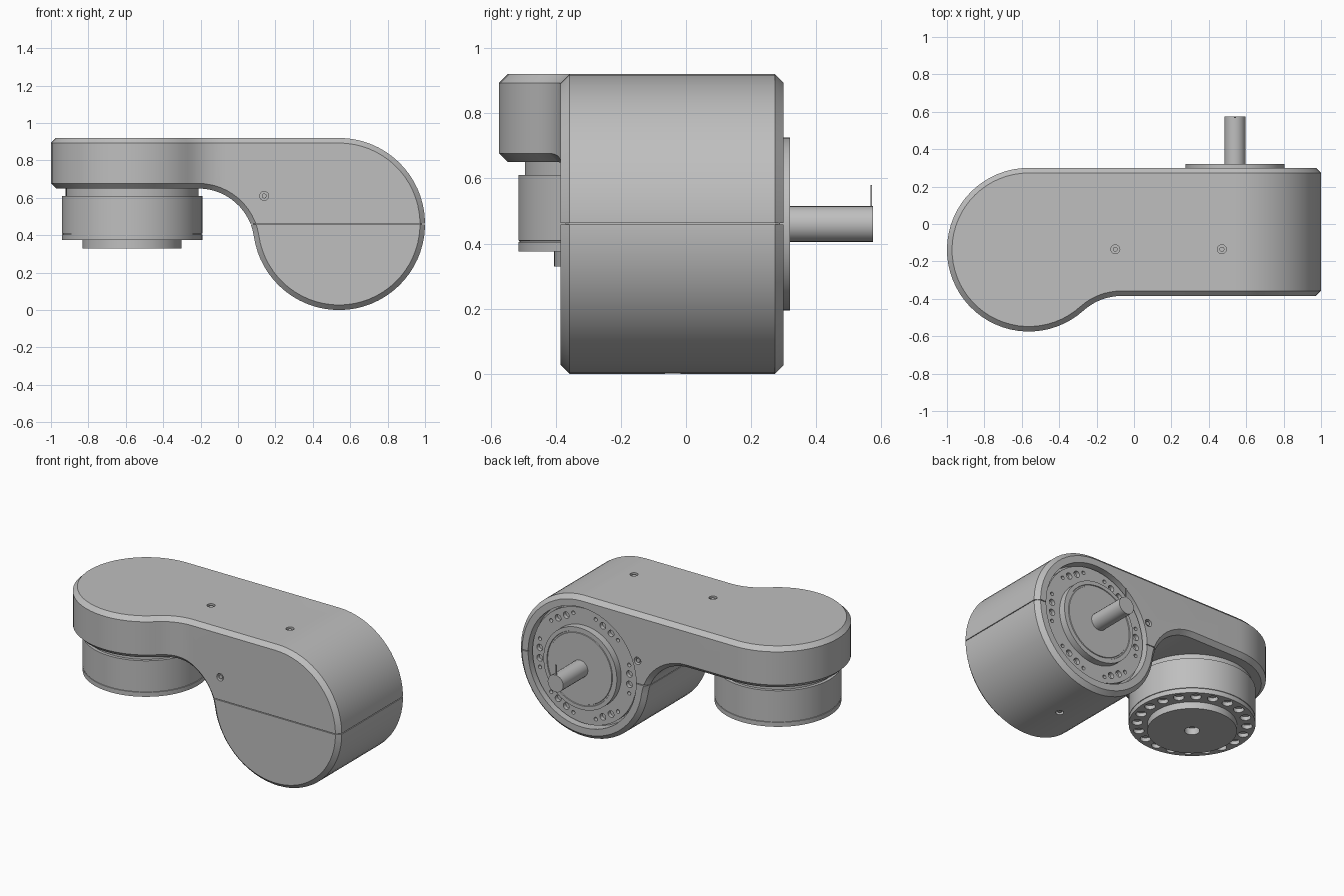
import bpy, bmesh
from math import radians, sin, cos, pi
from mathutils import Vector, Matrix

if "Cube" in bpy.data.objects:
    bpy.data.objects.remove(bpy.data.objects["Cube"], do_unlink=True)

grey = bpy.data.materials.new("machined_grey")
grey.use_nodes = True
grey.diffuse_color = (0.52, 0.52, 0.52, 1)
for node in grey.node_tree.nodes:
    if node.type == "BSDF_PRINCIPLED":
        node.inputs["Base Color"].default_value = grey.diffuse_color


def make(name, bm):
    bmesh.ops.recalc_face_normals(bm, faces=bm.faces)
    mesh = bpy.data.meshes.new(name)
    bm.to_mesh(mesh)
    bm.free()
    mesh.materials.append(grey)
    obj = bpy.data.objects.new(name, mesh)
    bpy.context.scene.collection.objects.link(obj)
    return obj


def activate(obj):
    bpy.ops.object.select_all(action="DESELECT")
    obj.select_set(True)
    bpy.context.view_layer.objects.active = obj


def boolean(obj, cutter, operation="DIFFERENCE"):
    activate(obj)
    mod = obj.modifiers.new("cut", "BOOLEAN")
    mod.solver = "EXACT"
    mod.operation = operation
    mod.object = cutter
    bpy.ops.object.modifier_apply(modifier=mod.name)
    bpy.data.objects.remove(cutter, do_unlink=True)


def arc(cx, cy, r, start, end, n):
    angles = [radians(start + (end - start) * i / n) for i in range(n + 1)]
    return [(cx + r * cos(a), cy + r * sin(a)) for a in angles]


def prism(name, points, direction):
    bm = bmesh.new()
    face = bm.faces.new([bm.verts.new(p) for p in points])
    new = bmesh.ops.extrude_face_region(bm, geom=[face])["geom"]
    verts = [v for v in new if isinstance(v, bmesh.types.BMVert)]
    bmesh.ops.translate(bm, verts=verts, vec=direction)
    return make(name, bm)


def box(name, low, high):
    low, high = Vector(low), Vector(high)
    bm = bmesh.new()
    bmesh.ops.create_cube(bm, size=1)
    bmesh.ops.scale(bm, verts=bm.verts, vec=high - low)
    bmesh.ops.translate(bm, verts=bm.verts, vec=(low + high) / 2)
    return make(name, bm)


def rods(name, items, matrix):
    # items: (x, y, radius, low, high), along local z
    bm = bmesh.new()
    for x, y, r, low, high in items:
        bmesh.ops.create_cone(
            bm, cap_ends=True, segments=64 if r > 0.1 else 20, radius1=r, radius2=r,
            depth=high - low, matrix=matrix @ Matrix.Translation((x, y, (low + high) / 2)))
    return make(name, bm)


def lathe(name, profile, matrix):
    bm = bmesh.new()
    verts = [bm.verts.new((r, 0, z)) for r, z in profile]
    edges = [bm.edges.new(pair) for pair in zip(verts, verts[1:])]
    bmesh.ops.spin(bm, geom=verts + edges, cent=(0, 0, 0), axis=(0, 0, 1),
                   angle=2 * pi, steps=72)
    bmesh.ops.remove_doubles(bm, verts=bm.verts, dist=0.0005)
    bmesh.ops.transform(bm, matrix=matrix, verts=bm.verts)
    return make(name, bm)


def facing(location, direction):
    turn = Vector(direction).to_track_quat("Z", "Y").to_matrix().to_4x4()
    return Matrix.Translation(location) @ turn


# Housing: side outline crossed with plan outline, then chamfered
side = ([(-1.2, 0.92)] + arc(0.54, 0.46, 0.46, 90, -171.7, 48)
        + arc(-0.212, 0.35, 0.3, 8.3, 90, 12)[1:] + [(-1.2, 0.65)])
plan = ([(1.2, 0.3)] + arc(-0.5625, -0.1375, 0.4375, 90, 312.1, 40)
        + arc(-0.068, -0.685, 0.3, 132.1, 90, 8)[1:] + [(1.2, -0.385)])
housing = prism("housing", [(x, -0.8, z) for x, z in side], (0, 1.6, 0))
boolean(housing, prism("plan_cutter", [(x, y, -0.2) for x, y in plan], (0, 0, 1.4)),
        "INTERSECT")
bm = bmesh.new()
bm.from_mesh(housing.data)
bmesh.ops.remove_doubles(bm, verts=bm.verts, dist=0.002)
bm.to_mesh(housing.data)
bm.free()
activate(housing)
bevel = housing.modifiers.new("chamfer", "BEVEL")
bevel.width = 0.027
bevel.segments = 1
bevel.limit_method = "ANGLE"
bevel.angle_limit = radians(40)
bevel.use_clamp_overlap = False
bpy.ops.object.modifier_apply(modifier=bevel.name)

# Recess for the rear drive
rear = facing((0.54, 0.275, 0.46), (0, 1, 0))
boolean(housing, rods("recess_cutter", [(0, 0, 0.39, -0.04, 0.1)], rear))

# Seam groove around the drum
for low, high in [((0, -0.5, 0.458), (1.1, -0.37, 0.463)),
                  ((0, 0.288, 0.458), (1.1, 0.5, 0.463)),
                  ((0.985, -0.5, 0.458), (1.1, 0.5, 0.463)),
                  ((0, -0.5, 0.458), (0.08, 0.5, 0.463))]:
    boolean(housing, box("seam_cutter", low, high))

# Countersunk screws
screws = [((-0.1, -0.135, 0.92), (0, 0, 1)), ((0.47, -0.135, 0.92), (0, 0, 1)),
          ((0.14, -0.385, 0.61), (0, -1, 0)), ((0.14, 0.3, 0.61), (0, 1, 0)),
          ((0.54, -0.04, 0), (0, 0, -1))]
for location, direction in screws:
    frame = facing(location, direction)
    boolean(housing, rods("screw_cutter", [(0, 0, 0.024, -0.025, 0.05)], frame))
    rods("screw", [(0, 0, 0.013, -0.03, -0.006)], frame)

# Drive units: casing with a raised hub, face at local z = 0
casing = [(0.265, 0.045), (0.265, 0), (0.375, 0), (0.375, -0.029), (0.371, -0.03),
          (0.371, -0.033), (0.375, -0.034), (0.375, -0.235), (0.355, -0.235),
          (0.355, -0.29), (0, -0.29)]
bore = [(0, 0), (0.045, 0), (0.045, 0.045)]
ringed_hub = [(0, 0.045), (0.228, 0.045), (0.23, 0.04), (0.238, 0.04), (0.24, 0.045)]


def ring_holes(angles, distance, radius, depth):
    return [(distance * cos(radians(a)), distance * sin(radians(a)), radius, -depth, 0.05)
            for a in angles]


lower = facing((-0.566, -0.14, 0.375), (0, 0, -1))
lower_drive = lathe("lower_drive", bore + casing, lower)
boolean(lower_drive, rods("hole_cutter", ring_holes(range(0, 360, 18), 0.325, 0.032, 0.025),
                          lower))

rear_drive = lathe("rear_drive", ringed_hub + casing, rear)
holes = []
for group in range(0, 360, 60):
    holes += ring_holes((group - 6, group + 6), 0.325, 0.021, 0.025)
    holes += ring_holes((group - 16, group + 16), 0.335, 0.012, 0.025)
boolean(rear_drive, rods("hole_cutter", holes, rear))

# Rear output shaft with its thin tab
rods("output_shaft", [(0, 0, 0.056, 0.04, 0.3)], rear)
box("shaft_tab", (0.535, 0.567, 0.5), (0.545, 0.571, 0.58))

for obj in bpy.context.scene.objects:
    if obj.type == "MESH":
        activate(obj)
        bpy.ops.object.shade_smooth_by_angle(angle=radians(30))
